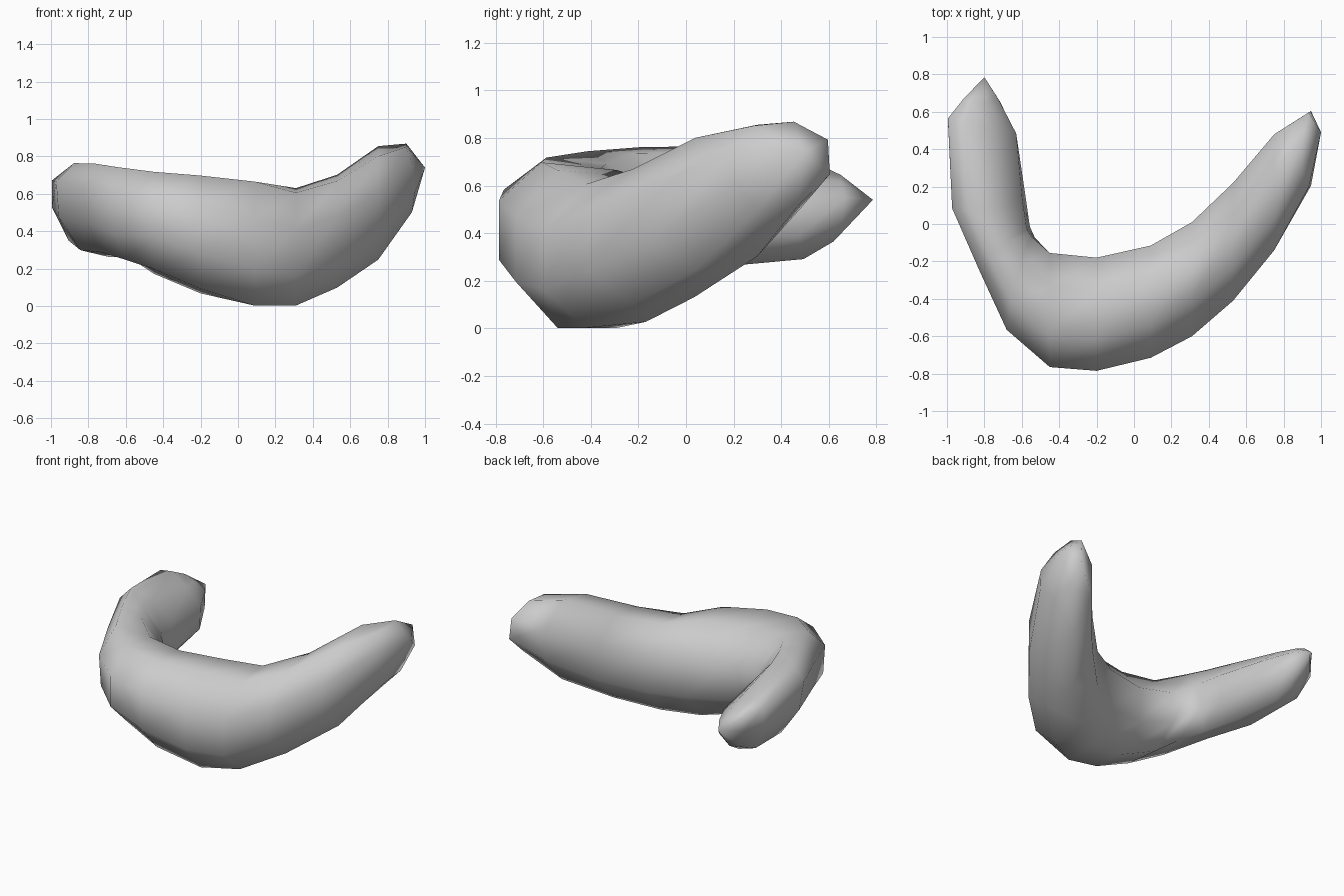
import bpy, bmesh
from mathutils import Vector as V

if "Cube" in bpy.data.objects:
    bpy.data.objects.remove(bpy.data.objects["Cube"])

K = 0.414  # half side of a regular octagon relative to its radius


def x_ring(x, y_out, y_in, z_low, z_top, lift=0):
    """Section in a plane of constant x; lift tilts the outer side up."""
    ym, zm = (y_out + y_in) / 2, (z_low + z_top) / 2
    return (x, y_out, zm + lift), (x, ym, z_top), (x, y_in, zm - lift), (x, ym, z_low)


# Sections along the body: middle of the outer, top, inner and bottom side of each
sections = [
    # left arm, from its tip to the bend
    ((-.91, .66, .57), (-.83, .65, .63), (-.72, .66, .5), (-.81, .62, .38)),
    ((-.995, .56, .60), (-.83, .53, .665), (-.63, .48, .46), (-.83, .51, .32)),
    ((-.965, .1, .57), (-.80, .08, .745), (-.59, .15, .48), (-.765, .16, .28)),
    ((-.815, -.25, .54), (-.72, -.13, .75), (-.565, -.02, .48), (-.68, -.1, .275)),
    ((-.67, -.57, .49), (-.63, -.31, .74), (-.54, -.07, .47), (-.58, -.33, .245)),
    # body and right arm
    x_ring(-.45, -.765, -.155, .185, .705, .03),
    x_ring(-.2, -.785, -.18, .08, .685, .03),
    x_ring(.09, -.715, -.115, .002, .665),
    x_ring(.31, -.6, .01, .015, .618, -.03),
    x_ring(.53, -.41, .22, .115, .685, -.04),
    x_ring(.75, -.14, .48, .275, .828, -.065),
    ((.94, .2, .68), (.90, .37, .86), (.94, .6, .72), (.93, .39, .51)),
]
left_tip, right_tip = (-.8, .785, .54), (1, .49, .74)

bm = bmesh.new()
rings = []
for sec in sections:
    pts = [V(p) for p in sec]
    ring = []
    for i, p in enumerate(pts):
        side = (pts[(i + 1) % 4] - pts[i - 1]) / 2
        ring += [bm.verts.new(p - K * side), bm.verts.new(p + K * side)]
    rings.append(ring)

# Skin between sections, then close both tips
for a, b in zip(rings, rings[1:]):
    for i in range(8):
        j = (i + 1) % 8
        bm.faces.new((a[i], a[j], b[j], b[i]))
for ring, tip in ((rings[0], left_tip), (rings[-1], right_tip)):
    t = bm.verts.new(tip)
    for i in range(8):
        bm.faces.new((ring[i], ring[(i + 1) % 8], t))

bmesh.ops.recalc_face_normals(bm, faces=bm.faces)
for f in bm.faces:
    f.smooth = True
mesh = bpy.data.meshes.new("curved_body")
bm.to_mesh(mesh)
bm.free()
body = bpy.data.objects.new("curved_body", mesh)
bpy.context.collection.objects.link(body)
